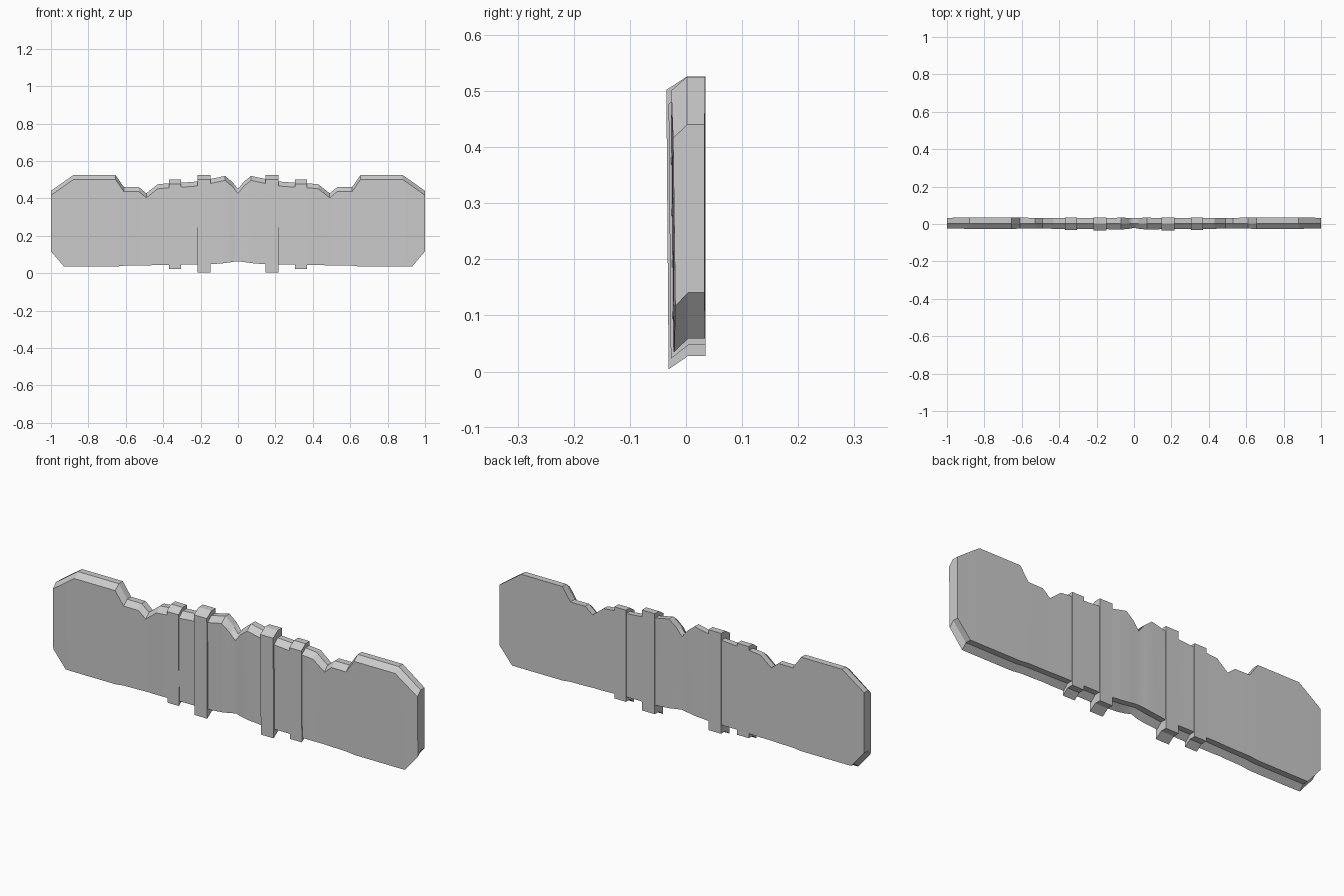
import bpy, bmesh, math

if "Cube" in bpy.data.objects:
    bpy.data.objects.remove(bpy.data.objects["Cube"])

DROP = 0.024  # the front edge hangs lower than the back edge


def banner_part(name, columns, cap_start):
    """Loft bent cross-sections along x. Column: x, back top z, back bottom z, front y, back y."""
    bm = bmesh.new()
    rings = []
    for x, top, bottom, front, back in columns:
        section = [(front + 0.004, bottom - DROP), (0.004, bottom), (back, bottom),
                   (back, top), (0.002, top), (front, top - DROP)]
        rings.append([bm.verts.new((x, y, z)) for y, z in section])
    for a, b in zip(rings, rings[1:]):
        for i in range(6):
            j = (i + 1) % 6
            bm.faces.new((a[i], a[j], b[j], b[i]))
    for ring in ([rings[0]] if cap_start else []) + [rings[-1]]:
        bm.faces.new((ring[0], ring[1], ring[4], ring[5]))
        bm.faces.new((ring[1], ring[2], ring[3], ring[4]))
    bmesh.ops.recalc_face_normals(bm, faces=bm.faces)
    # An open half can be flipped by recalculation, so orient by its end cap
    end = max(bm.faces, key=lambda f: f.calc_center_median().x)
    if end.normal.x < 0:
        bmesh.ops.reverse_faces(bm, faces=bm.faces)
    mesh = bpy.data.meshes.new(name)
    bm.to_mesh(mesh)
    bm.free()
    obj = bpy.data.objects.new(name, mesh)
    bpy.context.collection.objects.link(obj)
    bpy.ops.object.select_all(action='DESELECT')
    obj.select_set(True)
    bpy.context.view_layer.objects.active = obj
    bpy.ops.object.shade_smooth_by_angle(angle=math.radians(25))
    mirror = obj.modifiers.new("mirror", 'MIRROR')
    mirror.use_clip = True
    return obj


# Right half of the long plate with its notched top edge, mirrored
banner_part("plate", [
    (0.00, 0.450, 0.088, -0.020, 0.031),
    (0.03, 0.488, 0.084, -0.027, 0.033),
    (0.07, 0.520, 0.078, -0.029, 0.034),
    (0.14, 0.505, 0.072, -0.028, 0.032),
    (0.22, 0.490, 0.070, -0.027, 0.031),
    (0.30, 0.484, 0.070, -0.028, 0.032),
    (0.38, 0.480, 0.068, -0.027, 0.032),
    (0.43, 0.475, 0.067, -0.026, 0.033),
    (0.49, 0.427, 0.066, -0.023, 0.032),
    (0.53, 0.460, 0.065, -0.024, 0.033),
    (0.61, 0.460, 0.064, -0.025, 0.034),
    (0.655, 0.525, 0.059, -0.026, 0.034),
    (0.88, 0.525, 0.059, -0.026, 0.034),
    (0.93, 0.490, 0.059, -0.025, 0.034),
    (1.00, 0.440, 0.141, -0.023, 0.033),
], cap_start=False)

# Vertical bands wrapped around the plate, two on each side
for name, x0, x1, top, bottom, front in (
        ("inner_band", 0.147, 0.217, 0.526, 0.028, -0.035),
        ("outer_band", 0.305, 0.369, 0.501, 0.047, -0.031)):
    banner_part(name, [(x0, top, bottom, front, 0.035),
                       (x1, top, bottom, front, 0.035)], cap_start=True)
